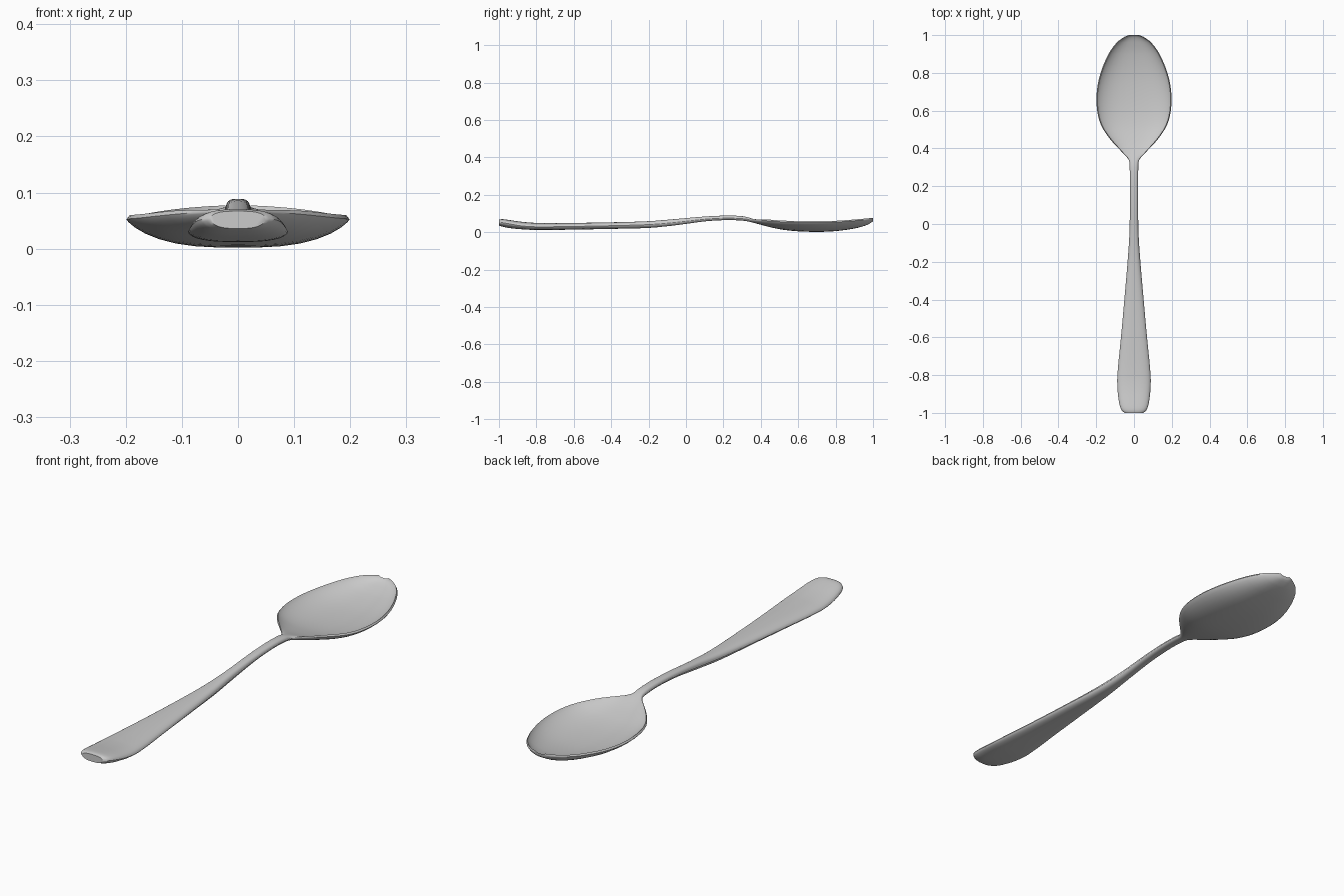
import bpy, bmesh, math

if "Cube" in bpy.data.objects:
    bpy.data.objects.remove(bpy.data.objects["Cube"])

# Stations along the spoon: y, half width, z underside, z rim, z top centre
S = [
    (-1.00, .050, .036, .054, .066),
    (-.985, .066, .031, .052, .069),
    (-.95, .078, .023, .046, .065),
    (-.88, .087, .016, .034, .055),
    (-.80, .088, .012, .029, .049),
    (-.60, .069, .014, .031, .049),
    (-.40, .051, .018, .035, .052),
    (-.20, .034, .023, .041, .058),
    (-.05, .024, .038, .054, .070),
    (.10, .022, .058, .070, .083),
    (.22, .022, .065, .076, .088),
    (.30, .023, .062, .073, .085),
    (.34, .028, .056, .068, .076),
    (.40, .082, .040, .064, .056),
    (.45, .127, .027, .060, .042),
    (.52, .173, .013, .055, .027),
    (.60, .195, .005, .053, .018),
    (.70, .197, .002, .052, .015),
    (.80, .177, .006, .054, .019),
    (.90, .135, .020, .061, .033),
    (.96, .092, .036, .066, .049),
    (.99, .052, .051, .069, .061),
    (1.00, .028, .060, .070, .070),
]


def sample(i, t):
    """Smooth interpolation between stations i and i+1."""
    a, b = S[i], S[i + 1]
    p, n = S[max(i - 1, 0)], S[min(i + 2, len(S) - 1)]
    h = b[0] - a[0]
    row = [a[0] + h * t]
    for k in range(1, 5):
        ma = (b[k] - p[k]) / (b[0] - p[0]) * h
        mb = (n[k] - a[k]) / (n[0] - a[0]) * h
        row.append((2*t**3 - 3*t*t + 1) * a[k] + (t**3 - 2*t*t + t) * ma
                   + (3*t*t - 2*t**3) * b[k] + (t**3 - t*t) * mb)
    return row


def ring(y, w, zb, zr, zt, n=16):
    """Closed cross-section: rounded underside, small lip, top surface."""
    bowl = min(max((y - .32) / .12, 0), 1)
    e = .55 + .25 * bowl
    lip = .006 * bowl
    pts = []
    for side in (0, 1):
        for j in range(n + 1):
            u = math.sin(math.pi * (j / n - .5))
            f = max(1 - abs(u) ** 3, 0) ** e
            if side == 0:
                pts.append((u * w, y, zr + (zb - zr) * f))
            else:
                pts.append((-u * (w - lip * .7 - .001), y,
                            zr + lip + .001 + (zt - zr - lip) * f))
    return pts


# Loft the whole spoon as one skin
rows = [sample(i, t / 3) for i in range(len(S) - 1) for t in range(3)] + [S[-1]]
bm = bmesh.new()
rings = [[bm.verts.new(p) for p in ring(*r)] for r in rows]
for a, b in zip(rings, rings[1:]):
    m = len(a)
    for j in range(m):
        bm.faces.new((a[j], a[(j + 1) % m], b[(j + 1) % m], b[j]))
bm.faces.new(rings[0])
bm.faces.new(rings[-1])
bmesh.ops.recalc_face_normals(bm, faces=bm.faces)
mesh = bpy.data.meshes.new("spoon")
bm.to_mesh(mesh)
bm.free()
spoon = bpy.data.objects.new("spoon", mesh)
bpy.context.collection.objects.link(spoon)

# Smooth shading with a crisp end cap
bpy.context.view_layer.objects.active = spoon
spoon.select_set(True)
bpy.ops.object.shade_smooth_by_angle(angle=math.radians(50))
